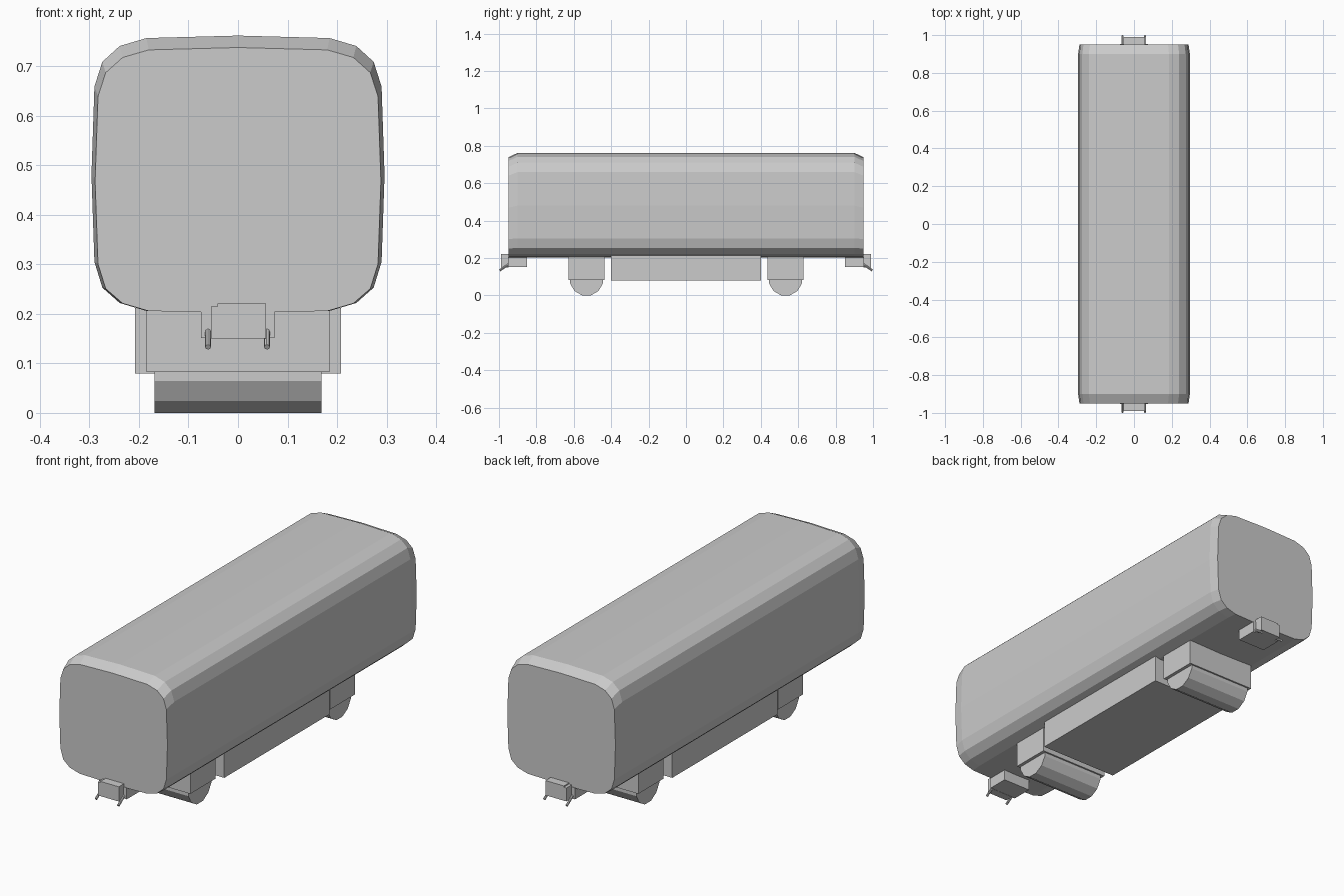
import bpy, bmesh, math
from mathutils import Vector

if "Cube" in bpy.data.objects:
    bpy.data.objects.remove(bpy.data.objects["Cube"])


def finish(name, bm):
    bmesh.ops.recalc_face_normals(bm, faces=bm.faces)
    mesh = bpy.data.meshes.new(name)
    bm.to_mesh(mesh)
    bm.free()
    obj = bpy.data.objects.new(name, mesh)
    bpy.context.collection.objects.link(obj)
    return obj


def box(name, x0, x1, y0, y1, z0, z1):
    bm = bmesh.new()
    bmesh.ops.create_cube(bm, size=1)
    for v in bm.verts:
        v.co = ((x0 + x1) / 2 + v.co.x * (x1 - x0),
                (y0 + y1) / 2 + v.co.y * (y1 - y0),
                (z0 + z1) / 2 + v.co.z * (z1 - z0))
    return finish(name, bm)


def rod(name, a, b, radius, sides, phase=0.0):
    """Capped cylinder from a to b."""
    a, b = Vector(a), Vector(b)
    axis = (b - a).normalized()
    u = axis.orthogonal().normalized() if phase == 0 else Vector((0, 0, 1))
    w = axis.cross(u)
    bm = bmesh.new()
    rings = []
    for c in (a, b):
        rings.append([bm.verts.new(c + radius * (math.cos(t) * u + math.sin(t) * w))
                      for t in (phase + 2 * math.pi * i / sides for i in range(sides))])
    for i in range(sides):
        j = (i + 1) % sides
        bm.faces.new((rings[0][i], rings[0][j], rings[1][j], rings[1][i]))
    for r in rings:
        bm.faces.new(r)
    return finish(name, bm)


# Carriage body: rounded section, slightly tapered at both ends
half = [(0.185, 0.757), (0.239, 0.741), (0.274, 0.709), (0.290, 0.659), (0.296, 0.48),
        (0.290, 0.305), (0.274, 0.253), (0.239, 0.222), (0.185, 0.206)]
profile = [(0, 0.762)] + half + [(0, 0.202)] + [(-x, z) for x, z in reversed(half)]
bm = bmesh.new()
rings = []
for y, sx, sz in ((-0.95, 0.975, 0.957), (-0.90, 1, 1), (0.90, 1, 1), (0.95, 0.975, 0.957)):
    rings.append([bm.verts.new((x * sx, y, 0.202 + (z - 0.202) * sz)) for x, z in profile])
n = len(profile)
for r0, r1 in zip(rings, rings[1:]):
    for i in range(n):
        j = (i + 1) % n
        bm.faces.new((r0[i], r0[j], r1[j], r1[i]))
bm.faces.new(rings[0])
bm.faces.new(rings[-1])
finish("carriage_body", bm)

# Equipment box under the floor
box("underfloor_box", -0.208, 0.208, -0.402, 0.402, 0.08, 0.212)

for side, s in (("front", -1), ("back", 1)):
    def ends(a, b):
        return sorted((s * a, s * b))

    # Bogie with wheel roller
    box(side + "_bogie", -0.185, 0.185, *ends(0.436, 0.628), 0.083, 0.207)
    rod(side + "_wheel_roller", (-0.169, s * 0.532, 0.088), (0.169, s * 0.532, 0.088),
        0.0911, 12, math.radians(15))

    # Coupler mount and coupler head with its lower step
    box(side + "_coupler_mount", -0.0745, 0.0735, *ends(0.85, 0.953), 0.151, 0.206)
    box(side + "_coupler_head", -0.041, 0.057, *ends(0.95, 0.99), 0.15, 0.221)
    box(side + "_coupler_step", -0.055, -0.041, *ends(0.95, 0.99), 0.15, 0.215)

    # Angled pegs either side of the coupler
    for label, x in (("left", -0.0605), ("right", 0.0585)):
        rod(f"{side}_{label}_peg", (x, s * 0.945, 0.168), (x, s * 0.9965, 0.133), 0.006, 8)
